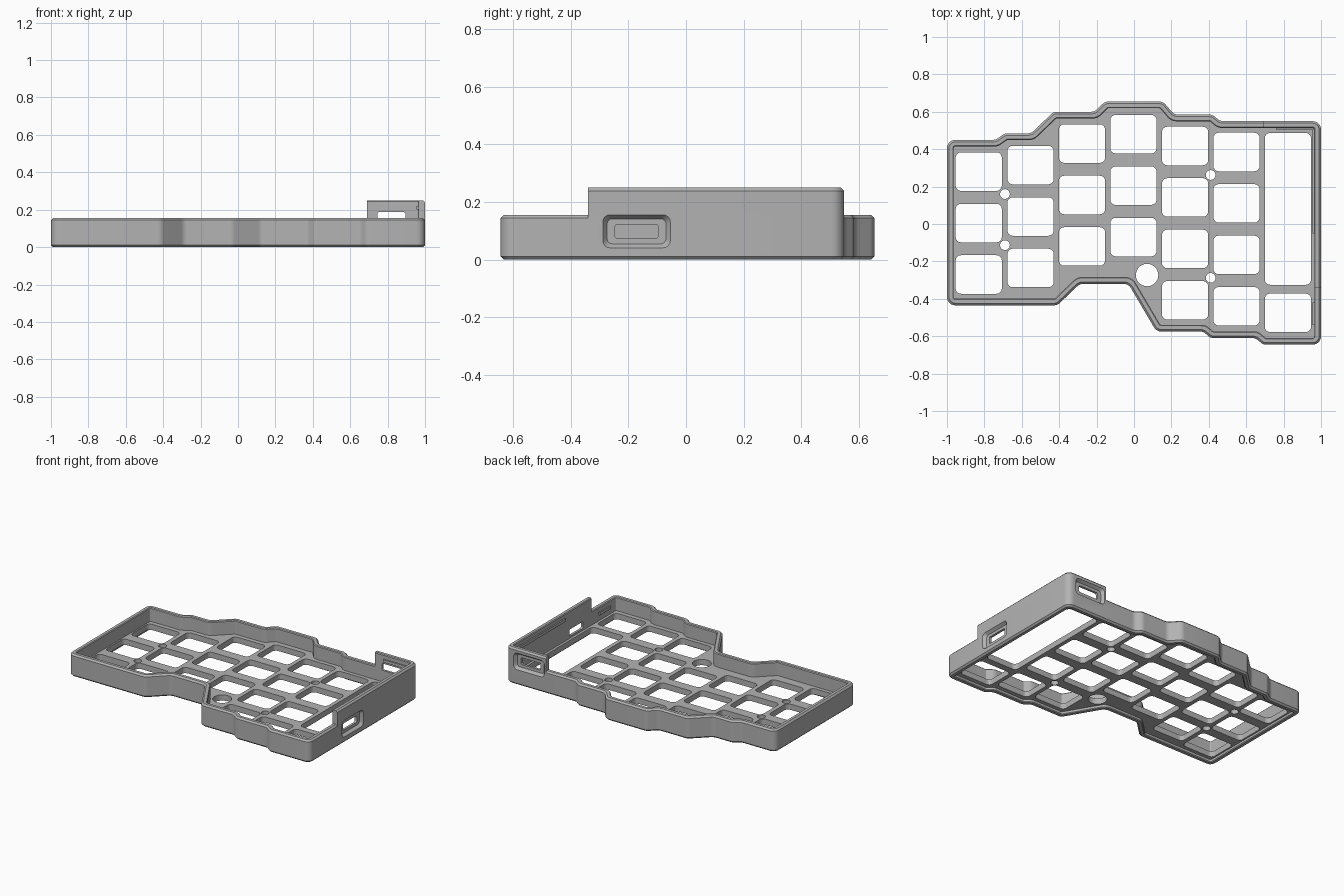
import bpy, bmesh, math
from mathutils import Vector

if "Cube" in bpy.data.objects:
    bpy.data.objects.remove(bpy.data.objects["Cube"])

GREY = bpy.data.materials.new("case grey")
GREY.use_nodes = True
GREY.diffuse_color = (0.45, 0.45, 0.45, 1)
GREY.node_tree.nodes["Principled BSDF"].inputs["Base Color"].default_value = (0.45, 0.45, 0.45, 1)

# Case outline, clockwise from the back left corner
OUTLINE = [(-1, .45), (-.74, .45), (-.69, .485), (-.55, .485), (-.43, .6), (-.21, .6),
           (-.155, .655), (.155, .655), (.215, .585), (.42, .585), (.46, .55), (1, .55),
           (1, -.645), (.69, -.645), (.65, -.61), (.41, -.61), (.37, -.575), (.12, -.575),
           (-.03, -.32), (-.29, -.32), (-.41, -.435), (-1, -.435)]


def fillet(prev, p, nxt, r, segs=6):
    """Arc points that round the corner p."""
    a, b = (prev - p).normalized(), (nxt - p).normalized()
    half = a.angle(b) / 2
    t = r / math.tan(half)
    centre = p + (a + b).normalized() * (r / math.sin(half))
    start, end = p + a * t - centre, p + b * t - centre
    sweep = start.angle_signed(end)
    pts = []
    for i in range(segs + 1):
        ang = -sweep * i / segs
        c, s = math.cos(ang), math.sin(ang)
        pts.append(centre + Vector((c * start.x - s * start.y, s * start.x + c * start.y)))
    return pts


def inset_outline(d, r=.045):
    """Rounded case outline moved inward by d."""
    pts = [Vector(p) for p in OUTLINE]
    n = len(pts)
    moved, turn = [], []
    for i in range(n):
        u = (pts[i] - pts[i - 1]).normalized()
        v = (pts[(i + 1) % n] - pts[i]).normalized()
        nu, nv = Vector((u.y, -u.x)), Vector((v.y, -v.x))
        moved.append(pts[i] + (nu + nv) * (d / (1 + nu.dot(nv))))
        turn.append(u.x * v.y - u.y * v.x)
    out = []
    for i in range(n):
        rad = max(r - d, .008) if turn[i] < 0 else r + d
        out += fillet(moved[i - 1], moved[i], moved[(i + 1) % n], min(rad, .06))
    return out


def rounded_rect(cx, cy, w, h, r):
    c = [Vector((cx + sx * w / 2, cy + sy * h / 2)) for sx, sy in ((-1, 1), (1, 1), (1, -1), (-1, -1))]
    return [p for i in range(4) for p in fillet(c[i - 1], c[i], c[(i + 1) % 4], r, 4)]


def loft(name, loops, around=True, along=True):
    """Skin a list of equal loops; open directions get end caps."""
    bm = bmesh.new()
    g = [[bm.verts.new(p) for p in loop] for loop in loops]
    m, n = len(g), len(g[0])
    for i in range(m if along else m - 1):
        for j in range(n if around else n - 1):
            i2, j2 = (i + 1) % m, (j + 1) % n
            bm.faces.new((g[i][j], g[i][j2], g[i2][j2], g[i2][j]))
    if not along:
        bm.faces.new(g[0])
        bm.faces.new(g[-1])
    if not around:
        bm.faces.new([row[0] for row in g])
        bm.faces.new([row[-1] for row in g])
    bmesh.ops.recalc_face_normals(bm, faces=bm.faces)
    mesh = bpy.data.meshes.new(name)
    bm.to_mesh(mesh)
    bm.free()
    mesh.materials.append(GREY)
    ob = bpy.data.objects.new(name, mesh)
    bpy.context.collection.objects.link(ob)
    return ob


def box(name, x0, x1, y0, y1, z0, z1):
    return loft(name, [[(x0, y0, z), (x1, y0, z), (x1, y1, z), (x0, y1, z)] for z in (z0, z1)], along=False)


# Perimeter wall with chamfered rims
WALL, CH = .036, .011
profile = [(CH, 0), (0, CH), (0, .155 - CH), (CH, .155), (WALL - .005, .155), (WALL, .15),
           (WALL, .005), (WALL - .005, 0)]
wall = loft("perimeter_wall", [[(p.x, p.y, z) for p in inset_outline(d)] for d, z in profile])

# Raised corner wall around the controller bay
loops = []
for d, z in [(0, .143), (0, .25 - CH), (CH, .25), (WALL - .005, .25), (WALL, .245), (WALL, .143)]:
    a, b, c = Vector((.69, .55 - d)), Vector((1 - d, .55 - d)), Vector((1 - d, -.34))
    loops.append([(p.x, p.y, z) for p in [a] + fillet(a, b, c, max(.045 - d, .008)) + [c]])
raised = loft("raised_corner_wall", loops, around=False)


# Port openings: tapered recess followed by a through slot
def port_cutter(name, cu, cv, place):
    steps = [(.02, .235, .115, .025), (0, .235, .115, .025), (-.02, .205, .087, .018),
             (-.02, .15, .047, .008), (-.1, .15, .047, .008)]
    ob = loft(name, [[place(p.x, p.y, depth) for p in rounded_rect(cu, cv, w, h, r)]
                     for depth, w, h, r in steps], along=False)
    ob.hide_render = True
    return ob


cutters = [port_cutter("side_port_cutter", -.172, .098, lambda u, v, d: (1 + d, u, v)),
           port_cutter("back_port_cutter", .82, .163, lambda u, v, d: (u, .55 + d, v))]
for ob in (wall, raised):
    bpy.context.view_layer.objects.active = ob
    for cutter in cutters:
        mod = ob.modifiers.new("port", 'BOOLEAN')
        mod.operation, mod.solver, mod.object = 'DIFFERENCE', 'EXACT', cutter
        bpy.ops.object.modifier_apply(modifier=mod.name)
for cutter in cutters:
    bpy.data.objects.remove(cutter)

# Switch plate: filled outline with key openings, bay opening and screw holes
KEYS = [(-.83, .28, 3), (-.553, .315, 3), (-.278, .43, 3), (-.003, .48, 3),
        (.273, .417, 4), (.548, .385, 4), (.823, -.475, 1)]
shapes = [inset_outline(.03)]
for x, top, count in KEYS:
    shapes += [rounded_rect(x, top - .275 * i, .247, .206, .028) for i in range(count)]
shapes.append(rounded_rect(.823, .081, .247, .812, .028))
for x, y, r in [(-.69, .16, .026), (-.69, -.113, .026), (.41, .262, .026), (.41, -.288, .026), (.07, -.273, .06)]:
    shapes.append([Vector((x + r * math.cos(a), y + r * math.sin(a)))
                   for a in [math.tau * i / 28 for i in range(28)]])
curve = bpy.data.curves.new("switch_plate", 'CURVE')
curve.dimensions, curve.fill_mode, curve.extrude = '2D', 'BOTH', .02
for pts in shapes:
    sp = curve.splines.new('POLY')
    sp.points.add(len(pts) - 1)
    for q, p in zip(sp.points, pts):
        q.co = (p.x, p.y, 0, 1)
    sp.use_cyclic_u = True
    sp.use_smooth = False
curve.materials.append(GREY)
plate = bpy.data.objects.new("switch_plate", curve)
plate.location.z = .04
bpy.context.collection.objects.link(plate)
bpy.ops.object.select_all(action='DESELECT')
plate.select_set(True)
bpy.context.view_layer.objects.active = plate
bpy.ops.object.convert(target='MESH')

# Small retaining ribs inside the walls
box("back_rib", .76, .96, .506, .52, .2, .22)
box("side_rib", .955, .97, -.05, .506, .2, .22)
box("side_front_rib", .955, .97, -.54, -.42, .1, .12)

# Smooth the rounded corners, keep the edges sharp
for ob in (wall, raised):
    bpy.ops.object.select_all(action='DESELECT')
    ob.select_set(True)
    bpy.context.view_layer.objects.active = ob
    bpy.ops.object.shade_smooth_by_angle(angle=math.radians(30))
